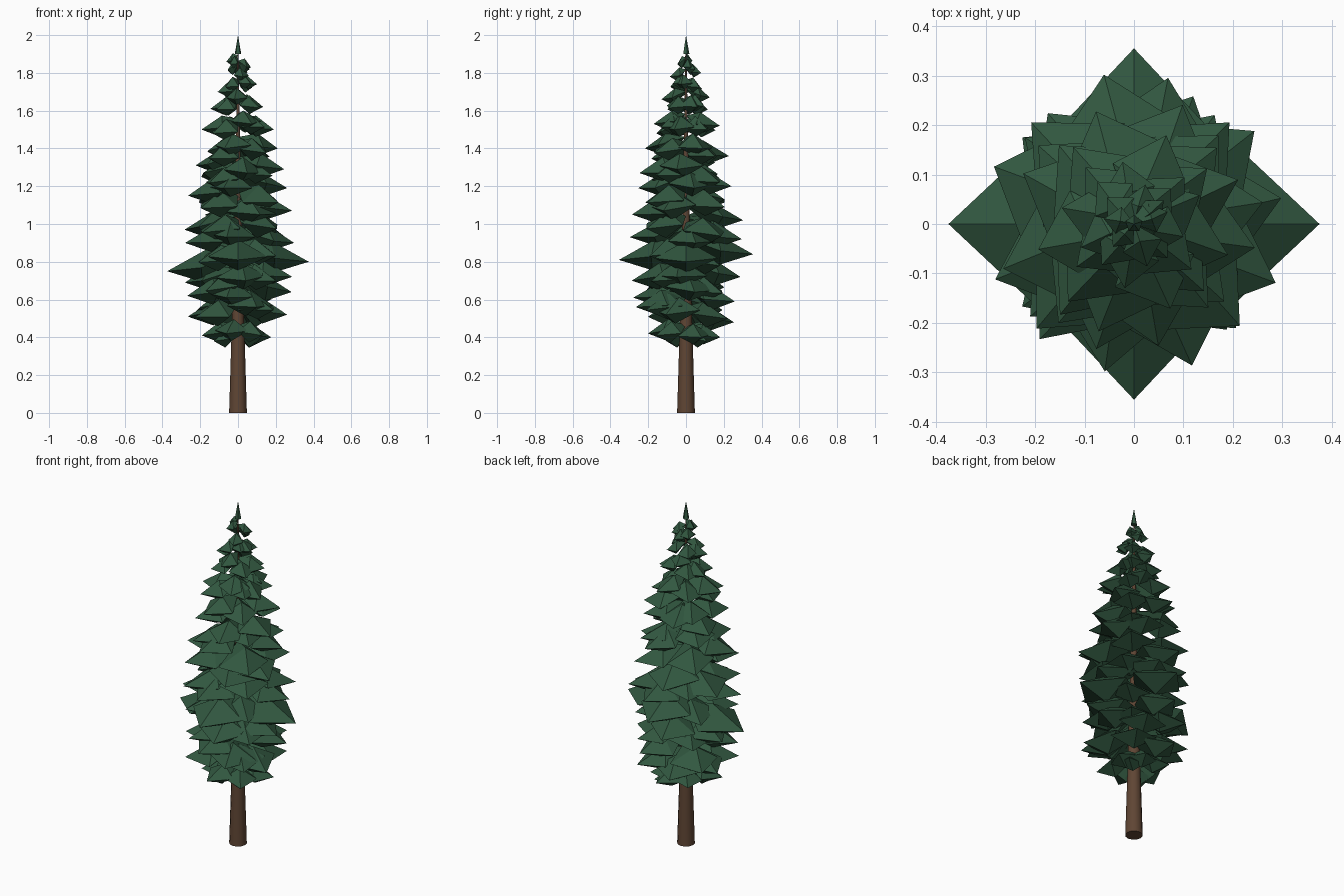
import bpy, bmesh, math, random
from mathutils import Matrix, Vector

random.seed(11)
cube = bpy.data.objects.get("Cube")
if cube:
    bpy.data.objects.remove(cube)


def material(name, rgb):
    m = bpy.data.materials.new(name)
    m.use_nodes = True
    m.diffuse_color = (*rgb, 1)
    m.node_tree.nodes["Principled BSDF"].inputs["Base Color"].default_value = (*rgb, 1)
    return m


green = material("needle green", (0.031, 0.096, 0.051))
brown = material("bark brown", (0.115, 0.06, 0.034))


def finish(name, bm, mat):
    bmesh.ops.recalc_face_normals(bm, faces=bm.faces)
    mesh = bpy.data.meshes.new(name)
    bm.to_mesh(mesh)
    bm.free()
    mesh.materials.append(mat)
    obj = bpy.data.objects.new(name, mesh)
    bpy.context.collection.objects.link(obj)
    return obj


def add_bough(bm, angle, z, length, wobble=0.0):
    """Faceted kite: root at the trunk, raised ridge, two side corners, keel and a tip."""
    rise = 0.22 * length + 0.03
    drop = 0.11 * length + 0.016

    def jit():
        return random.uniform(-wobble, wobble) * length

    turn = Matrix.Translation((0, 0, z)) @ Matrix.Rotation(angle, 4, "Z")
    points = [(0, 0, 0.75 * rise),
              (0.52 * length + jit(), 0.45 * length + jit(), 0.05 * length + jit()),
              (length, 0, 0),
              (0.52 * length + jit(), -0.45 * length + jit(), 0.05 * length + jit()),
              (0.46 * length + jit(), jit(), rise),
              (0.5 * length, jit(), -drop)]
    *ring, ridge, keel = [bm.verts.new(turn @ Vector(p)) for p in points]
    for a, b in zip(ring, ring[1:] + ring[:1]):
        bm.faces.new((a, b, ridge))
        bm.faces.new((b, a, keel))


# Outline of the crown: height, reach
outline = [(0.36, 0.16), (0.42, 0.21), (0.5, 0.28), (0.7, 0.29), (0.95, 0.305), (1.07, 0.31),
           (1.2, 0.26), (1.36, 0.24), (1.5, 0.2), (1.62, 0.145), (1.75, 0.1), (1.88, 0.055)]


def reach(z):
    for (z0, r0), (z1, r1) in zip(outline, outline[1:]):
        if z <= z1:
            return r0 + (r1 - r0) * max(0, z - z0) / (z1 - z0)
    return outline[-1][1]


# Trunk: tapering stack of rings, smooth around
bm = bmesh.new()
sides = 12
rings = []
for z, r in [(0, 0.047), (0.4, 0.035), (1.0, 0.02), (1.6, 0.008), (1.92, 0.003)]:
    rings.append([bm.verts.new((r * math.cos(i * math.tau / sides),
                                r * math.sin(i * math.tau / sides), z)) for i in range(sides)])
for low, high in zip(rings, rings[1:]):
    for i in range(sides):
        j = (i + 1) % sides
        bm.faces.new((low[i], low[j], high[j], high[i])).smooth = True
bm.faces.new(rings[0])
bm.faces.new(rings[-1])
finish("trunk", bm, brown)

# Widest tier: four boughs on the axes, each at its own height
bm = bmesh.new()
for quarter, (z, length) in enumerate([(0.80, 0.375), (0.84, 0.355), (0.75, 0.375), (0.81, 0.355)]):
    add_bough(bm, quarter * math.pi / 2, z, length)
finish("widest_boughs", bm, green)

# Boughs on the four main sides, listed by tip height
columns = {
    "left": [0.4, 0.52, 0.64, 0.72, 0.9, 1.07, 1.19, 1.29, 1.4, 1.5, 1.62, 1.74, 1.83],
    "back": [0.4, 0.48, 0.59, 0.72, 0.92, 1.02, 1.2, 1.36, 1.52, 1.67, 1.8],
    "right": [0.41, 0.51, 0.62, 0.69, 0.9, 0.97, 1.15, 1.31, 1.5, 1.61, 1.7, 1.86],
    "front": [0.42, 0.56, 0.61, 0.7, 0.93, 1.05, 1.19, 1.27, 1.4, 1.53, 1.66, 1.78],
}
for quarter, (side, heights) in enumerate(columns.items()):
    bm = bmesh.new()
    for i, z in enumerate(heights):
        swing = math.radians(random.uniform(8, 25)) * (-1) ** (i + quarter)
        add_bough(bm, quarter * math.pi / 2 + swing, z, reach(z), 0.05)
    finish(f"{side}_boughs", bm, green)

# Boughs filling the corners between the sides, closer together toward the top
for quarter, corner in enumerate(("back_left", "back_right", "front_right", "front_left")):
    bm = bmesh.new()
    z = 0.38 + 0.03 * (quarter % 2)
    while z < 1.85:
        angle = math.pi / 4 + quarter * math.pi / 2 + random.uniform(-0.15, 0.15)
        add_bough(bm, angle, z, reach(z) * random.uniform(0.92, 1.02), 0.05)
        z += 0.08 + 0.2 * reach(z) + random.uniform(-0.02, 0.02)
    finish(f"{corner}_boughs", bm, green)

# Pointed crown
bm = bmesh.new()
bmesh.ops.create_cone(bm, segments=5, radius1=0.018, radius2=0, depth=0.1, cap_ends=True,
                      matrix=Matrix.Translation((0, 0, 1.95)))
finish("crown_tip", bm, green)
